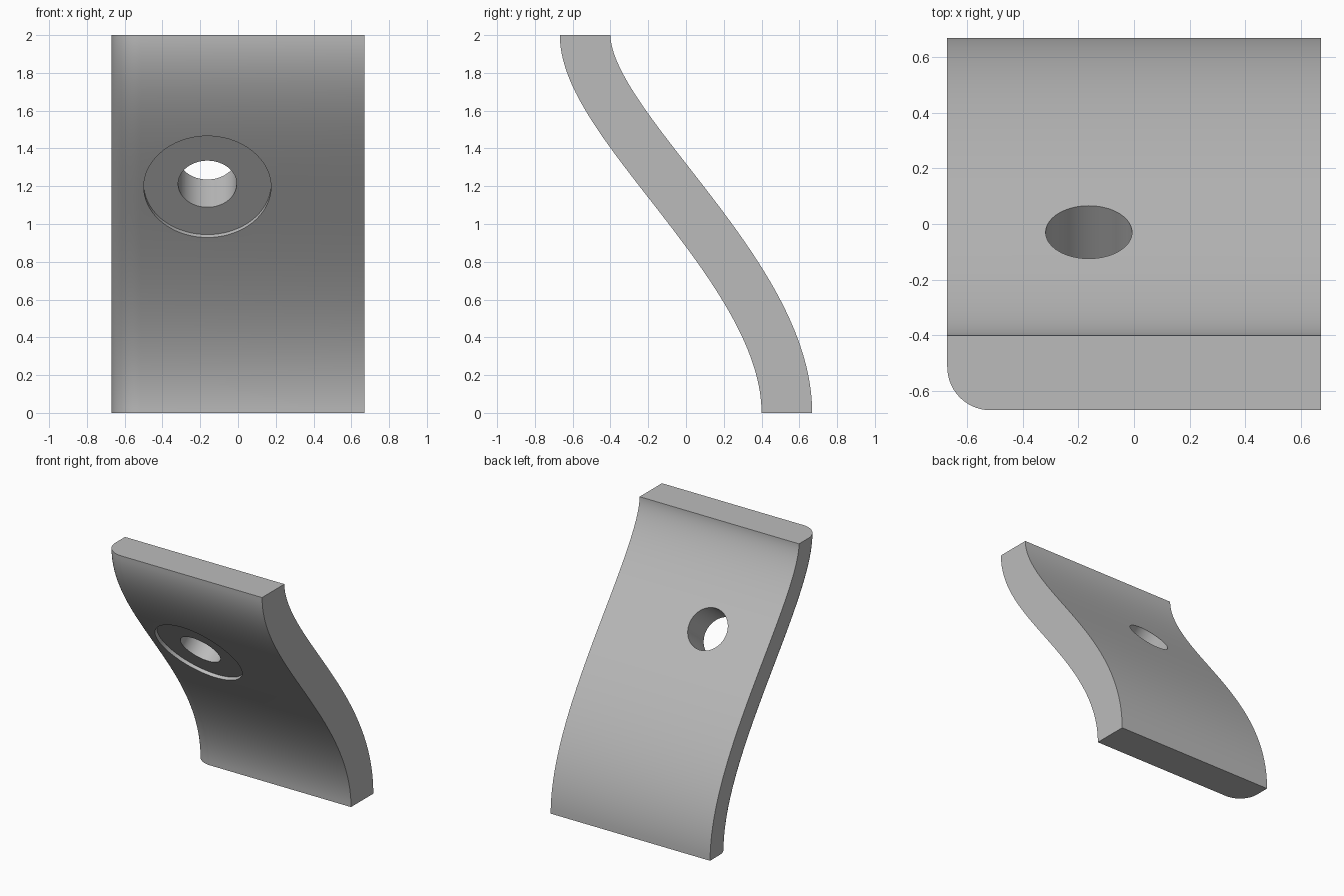
import bpy, bmesh, math
from mathutils import Vector

if "Cube" in bpy.data.objects:
    bpy.data.objects.remove(bpy.data.objects["Cube"])

HALF_W, HALF_T, FILLET = 0.67, 0.134, 0.155
STEPS, ARC = 64, 14

grey = bpy.data.materials.new("plain grey")
grey.diffuse_color = (0.5, 0.5, 0.5, 1)
grey.use_nodes = True
grey.node_tree.nodes["Principled BSDF"].inputs["Base Color"].default_value = grey.diffuse_color

# S-shaped centre line (y, z)
P = [Vector(p) for p in ((0.534, 0), (0.534, 0.75), (-0.534, 1.52), (-0.534, 2))]


def centre(t):
    u = 1 - t
    pos = P[0]*u**3 + P[1]*3*u*u*t + P[2]*3*u*t*t + P[3]*t**3
    tan = (P[1]-P[0])*u*u + (P[2]-P[1])*2*u*t + (P[3]-P[2])*t*t
    tan.normalize()
    return pos, Vector((tan.y, -tan.x))     # position, normal towards the back


# Cross-section (x, offset along normal) with one rounded front corner
section = [(HALF_W, -HALF_T), (HALF_W, HALF_T), (-HALF_W, HALF_T)]
for i in range(ARC + 1):
    a = math.pi + i / ARC * math.pi / 2
    section.append((-HALF_W + FILLET + FILLET*math.cos(a),
                    -HALF_T + FILLET + FILLET*math.sin(a)))

# Curved plate swept along the centre line
bm = bmesh.new()
rings = []
for k in range(STEPS + 1):
    pos, n = centre(k / STEPS)
    rings.append([bm.verts.new((x, pos.x + n.x*o, pos.y + n.y*o)) for x, o in section])
for r0, r1 in zip(rings, rings[1:]):
    for i in range(len(section)):
        j = (i + 1) % len(section)
        bm.faces.new((r0[i], r0[j], r1[j], r1[i]))
bm.faces.new(rings[0])
bm.faces.new(rings[-1])
bmesh.ops.recalc_face_normals(bm, faces=bm.faces)
mesh = bpy.data.meshes.new("curved_plate")
bm.to_mesh(mesh)
bm.free()
mesh.materials.append(grey)
plate = bpy.data.objects.new("curved_plate", mesh)
bpy.context.collection.objects.link(plate)

# Bolt hole and its shallow round seat, square to the sloping face
axis = Vector((0, 0.795, 0.606)).normalized()
seat = Vector((-0.162, -0.221, 1.212))


def drill(name, radius, start, end):
    bpy.ops.mesh.primitive_cylinder_add(
        vertices=72, radius=radius, depth=end - start,
        location=seat + axis*(start + end)/2,
        rotation=axis.to_track_quat('Z', 'Y').to_euler())
    cutter = bpy.context.object
    cutter.name = name
    cutter.hide_render = True
    cutter.data.materials.append(grey)
    bpy.context.view_layer.objects.active = plate
    mod = plate.modifiers.new(name, 'BOOLEAN')
    mod.operation = 'DIFFERENCE'
    mod.solver = 'EXACT'
    mod.object = cutter
    bpy.ops.object.modifier_apply(modifier=mod.name)
    bpy.data.objects.remove(cutter)


drill("seat_cutter", 0.337, -0.25, 0.0)
drill("hole_cutter", 0.155, -0.4, 0.6)

# Smooth curved faces, crisp edges
bpy.ops.object.select_all(action='DESELECT')
plate.select_set(True)
bpy.context.view_layer.objects.active = plate
bpy.ops.object.shade_smooth_by_angle(angle=math.radians(30))
